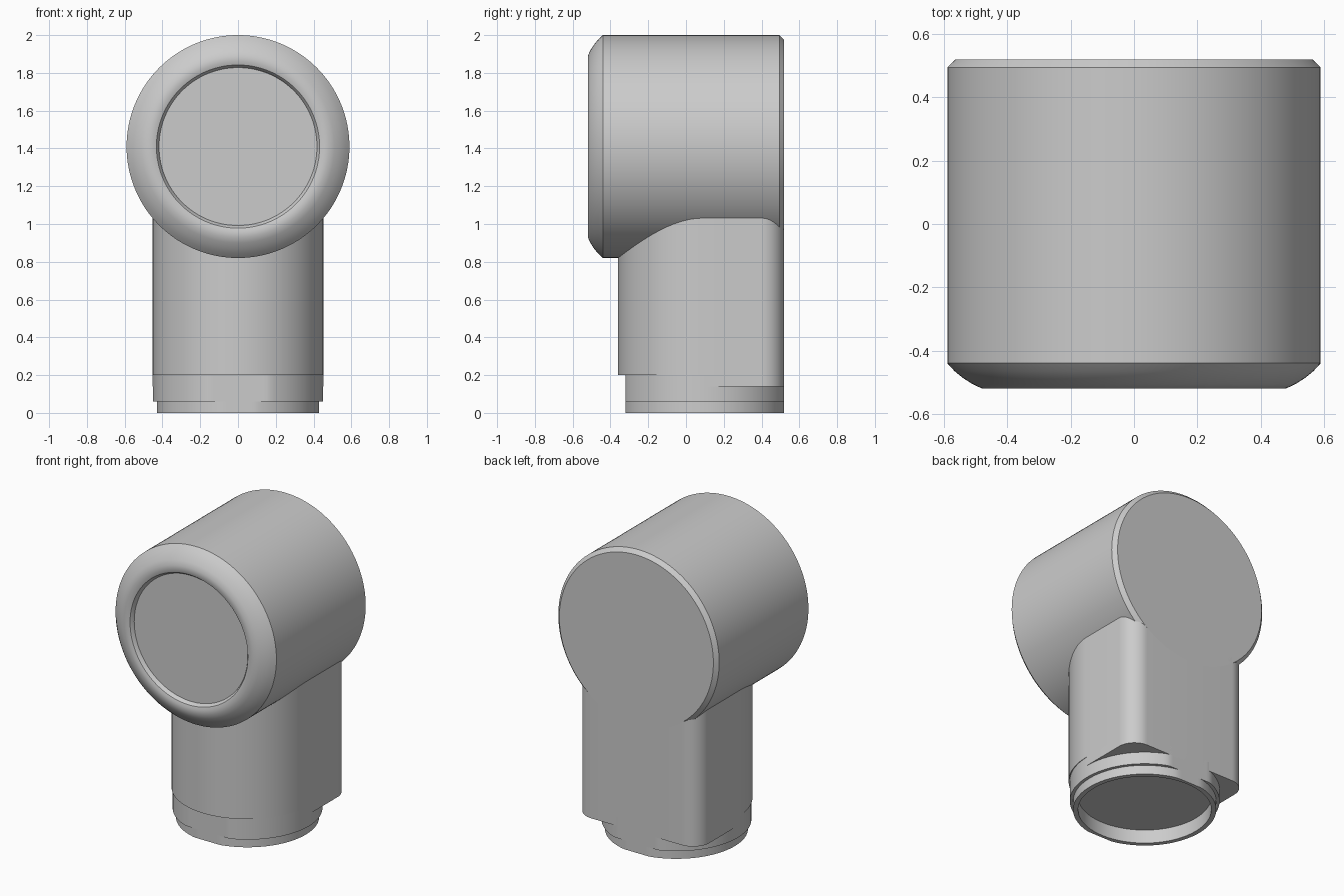
import bpy, bmesh, math

if "Cube" in bpy.data.objects:
    bpy.data.objects.remove(bpy.data.objects["Cube"], do_unlink=True)

GREY = (0.6, 0.6, 0.6, 1)
grey = bpy.data.materials.new("plain grey")
grey.use_nodes = True
grey.diffuse_color = GREY
grey.node_tree.nodes["Principled BSDF"].inputs["Base Color"].default_value = GREY

SEGMENTS = 128
AXIS_Y = 0.1     # centre of the round neck
BACK = 0.52      # flat back plane
HEAD_Z = 1.41


def loft(name, loops):
    """Closed solid through loops that share one vertex count."""
    bm = bmesh.new()
    rings = [[bm.verts.new(p) for p in loop] for loop in loops]
    for a, b in zip(rings, rings[1:]):
        for i in range(len(a)):
            j = (i + 1) % len(a)
            bm.faces.new((a[i], a[j], b[j], b[i]))
    bm.faces.new(rings[0])
    bm.faces.new(rings[-1])
    bmesh.ops.recalc_face_normals(bm, faces=bm.faces)
    mesh = bpy.data.meshes.new(name)
    bm.to_mesh(mesh)
    bm.free()
    mesh.materials.append(grey)
    obj = bpy.data.objects.new(name, mesh)
    bpy.context.collection.objects.link(obj)
    bpy.ops.object.select_all(action='DESELECT')
    obj.select_set(True)
    bpy.context.view_layer.objects.active = obj
    bpy.ops.object.shade_smooth_by_angle(angle=math.radians(28))
    return obj


def arc(cx, cy, r, start, end, steps):
    angles = [math.radians(start + (end - start) * i / steps) for i in range(steps + 1)]
    return [(cx + r * math.cos(a), cy + r * math.sin(a)) for a in angles]


def head_ring(r, y):
    return [(x, y, z) for x, z in arc(0, HEAD_Z, r, 0, 360, SEGMENTS)[:-1]]


def neck_ring(r, z, flat=0.42):
    # Circle with flats cut on the front and back
    return [(x, AXIS_Y + max(-flat, min(flat, y)), z)
            for x, y in arc(0, 0, r, 0, 360, SEGMENTS)[:-1]]


def prism(name, outline, bottom, top):
    return loft(name, [[(x, y, z) for x, y in outline] for z in (bottom, top)])


# Horizontal round head: dished front face, rounded front edge, back chamfer
head_profile = [(0.418, -0.49), (0.423, -0.502), (0.432, -0.514), (0.45, -0.52),
                (0.48, -0.52), (0.51, -0.506), (0.54, -0.487), (0.567, -0.465),
                (0.59, -0.44), (0.59, 0.495), (0.565, BACK)]
loft("head", [head_ring(r, y) for r, y in head_profile])

# Upright body: round front, straight sides, flat back with rounded corners
half, corner = 0.452, 0.12
back_corners = (arc(half - corner, BACK - corner, corner, 0, 90, 16)
                + arc(corner - half, BACK - corner, corner, 90, 180, 16))
front_round = arc(0, 0.092, half, 180, 360, 64)
prism("body", back_corners + front_round, 0.2, 1.06)

# Lower edge of the squared back half
prism("back_skirt", back_corners + [(-half, AXIS_Y), (half, AXIS_Y)], 0.14, 0.2)

# Stepped neck with a hollow underside
loft("neck", [neck_ring(0.40, 0.09), neck_ring(0.40, 0), neck_ring(0.43, 0),
              neck_ring(0.43, 0.06), neck_ring(0.45, 0.06), neck_ring(0.45, 0.2)])
